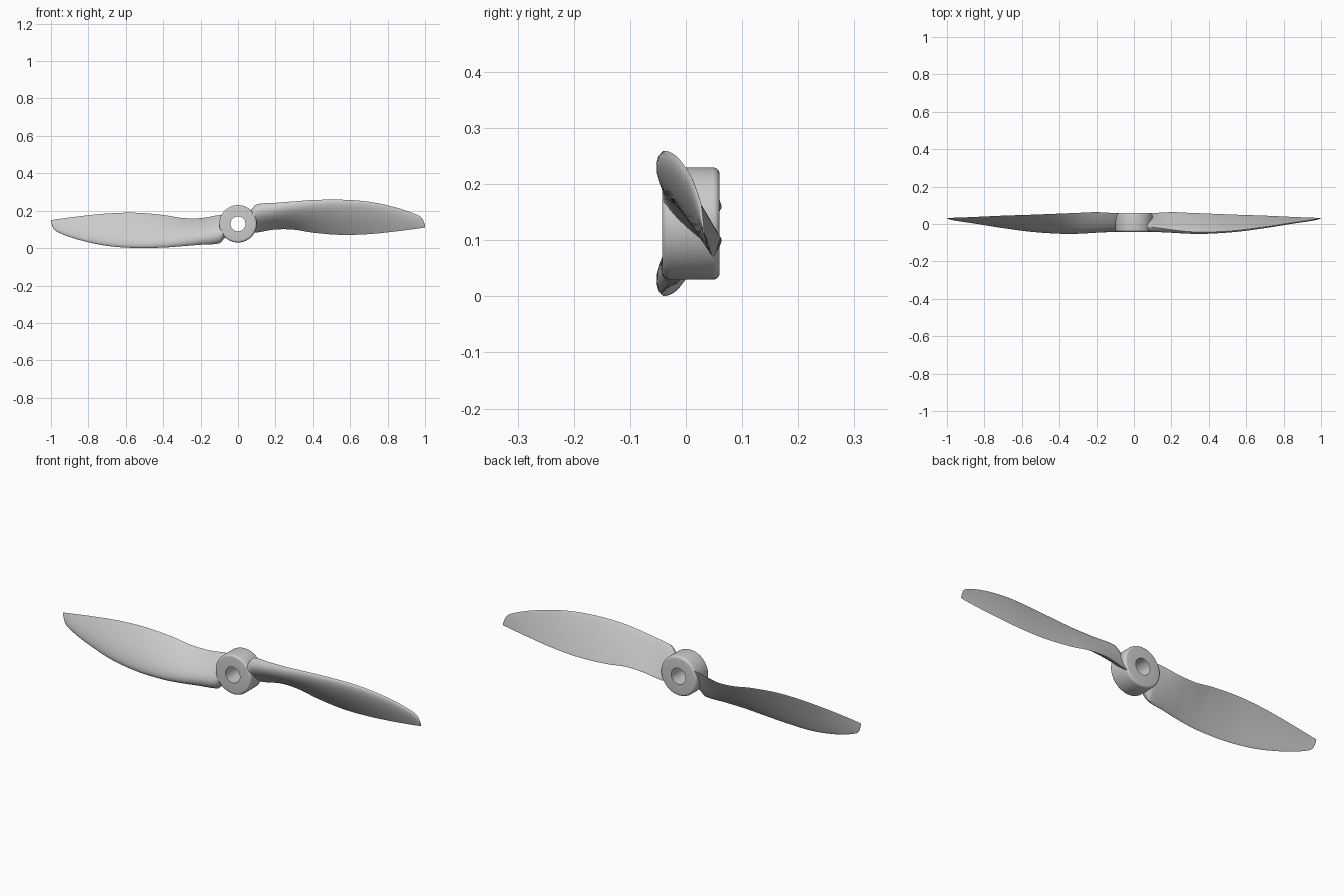
import bpy, bmesh
from math import sin, cos, pi, sqrt
from mathutils import Vector

if "Cube" in bpy.data.objects:
    bpy.data.objects.remove(bpy.data.objects["Cube"])

CZ = 0.13  # height of the hub axis

# blade stations: x, leading edge (y, z), trailing edge (y, z), thickness
STATIONS = [
    (0.055, -0.008, 0.185, 0.045, 0.095, 0.042),
    (0.075, -0.012, 0.210, 0.052, 0.085, 0.048),
    (0.10, -0.016, 0.234, 0.058, 0.084, 0.047),
    (0.20, -0.030, 0.242, 0.064, 0.100, 0.040),
    (0.30, -0.041, 0.250, 0.060, 0.099, 0.033),
    (0.40, -0.043, 0.257, 0.056, 0.083, 0.027),
    (0.55, -0.034, 0.259, 0.050, 0.071, 0.022),
    (0.70, -0.015, 0.248, 0.045, 0.075, 0.018),
    (0.85, 0.008, 0.216, 0.038, 0.090, 0.012),
    (0.95, 0.022, 0.181, 0.034, 0.103, 0.008),
    (0.985, 0.028, 0.158, 0.033, 0.108, 0.005),
    (1.00, 0.032, 0.122, 0.033, 0.110, 0.002),
]


def smooth_stations(rows, steps=6):
    """Cubic Hermite interpolation over x."""
    def slope(i):
        a, b = rows[max(i - 1, 0)], rows[min(i + 1, len(rows) - 1)]
        return [(q - p) / (b[0] - a[0]) for p, q in zip(a, b)]
    out = []
    for i in range(len(rows) - 1):
        a, b, ma, mb = rows[i], rows[i + 1], slope(i), slope(i + 1)
        h = b[0] - a[0]
        for k in range(steps):
            t = k / steps
            h00, h10 = 2*t**3 - 3*t*t + 1, t**3 - 2*t*t + t
            h01, h11 = 3*t*t - 2*t**3, t**3 - t*t
            row = [h00*p + h10*h*m + h01*q + h11*h*n
                   for p, q, m, n in zip(a, b, ma, mb)]
            row[0] = a[0] + t * h
            out.append(row)
    return out + [list(rows[-1])]


def foil(s):
    return 10 * (.2969*sqrt(s) - .126*s - .3516*s*s + .2843*s**3 - .1015*s**4)


def finish(name, bm, angle):
    bmesh.ops.recalc_face_normals(bm, faces=bm.faces)
    me = bpy.data.meshes.new(name)
    bm.to_mesh(me)
    bm.free()
    ob = bpy.data.objects.new(name, me)
    bpy.context.collection.objects.link(ob)
    bpy.ops.object.select_all(action='DESELECT')
    ob.select_set(True)
    bpy.context.view_layer.objects.active = ob
    bpy.ops.object.shade_smooth_by_angle(angle=angle)
    return ob


def loft(bm, rings, closed=False):
    n = len(rings[0])
    pairs = list(zip(rings, rings[1:] + rings[:1])) if closed else list(zip(rings, rings[1:]))
    for a, b in pairs:
        for i in range(n):
            j = (i + 1) % n
            bm.faces.new((a[i], a[j], b[j], b[i]))


# twisted blade with flat back and curved front, side = -1 turns it half around
def blade(name, side):
    bm = bmesh.new()
    m = 14
    ss = [(1 - cos(pi * i / m)) / 2 for i in range(m + 1)]
    path = [(s, 1.0) for s in ss] + [(s, -0.14) for s in reversed(ss[1:-1])]
    rings = []
    for x, ly, lz, ty, tz, th in smooth_stations(STATIONS):
        le, te = Vector((ly, lz - CZ)), Vector((ty, tz - CZ))
        c = te - le
        nrm = Vector((c.y, -c.x)).normalized()
        ring = []
        for s, w in path:
            p = le + c * s + nrm * th * w * foil(s)
            ring.append(bm.verts.new((side * x, p.x, CZ + side * p.y)))
        rings.append(ring)
    loft(bm, rings)
    bm.faces.new(rings[0])
    bm.faces.new(rings[-1])
    return finish(name, bm, 0.7)


blade("right_blade", 1)
blade("left_blade", -1)

# hub ring with rounded outer rims and a through bore
R, BORE, Y0, Y1, F = 0.10, 0.04, -0.042, 0.06, 0.012
prof = [(BORE, Y0)]
prof += [(R - F + F*sin(a), Y0 + F - F*cos(a)) for a in [i*pi/10 for i in range(6)]]
prof += [(R - F + F*cos(a), Y1 - F + F*sin(a)) for a in [i*pi/10 for i in range(6)]]
prof += [(BORE, Y1)]
bm = bmesh.new()
SEG = 64
rings = [[bm.verts.new((r*cos(2*pi*k/SEG), y, CZ + r*sin(2*pi*k/SEG))) for r, y in prof]
         for k in range(SEG)]
loft(bm, rings, closed=True)
finish("hub", bm, 0.6)
